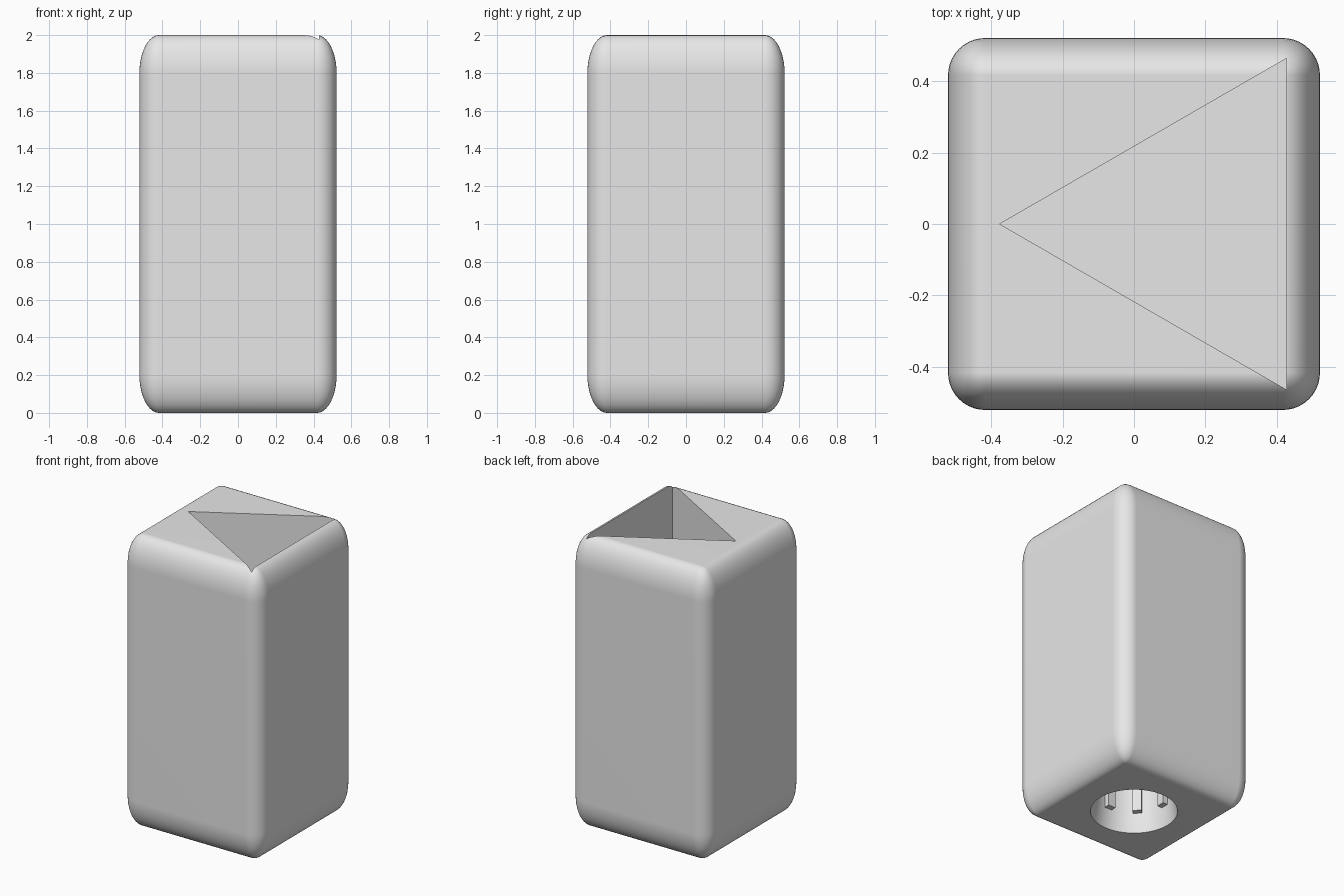
import bpy, bmesh
from math import cos, sin, pi
from mathutils import Matrix, Vector

if "Cube" in bpy.data.objects:
    bpy.data.objects.remove(bpy.data.objects["Cube"], do_unlink=True)

HALF_W, HEIGHT = 0.522, 2.0
POCKET_DEPTH, BORE_DEPTH = 0.7, 0.6

grey = bpy.data.materials.new("light_grey")
grey.use_nodes = True
grey.diffuse_color = (0.8, 0.8, 0.8, 1)
grey.node_tree.nodes["Principled BSDF"].inputs["Base Color"].default_value = (0.8, 0.8, 0.8, 1)


def make_object(name, bm):
    bmesh.ops.recalc_face_normals(bm, faces=bm.faces)
    mesh = bpy.data.meshes.new(name)
    bm.to_mesh(mesh)
    bm.free()
    mesh.materials.append(grey)
    obj = bpy.data.objects.new(name, mesh)
    bpy.context.collection.objects.link(obj)
    return obj


def make_prism(name, sides, r_bottom, r_top, z0, z1, x=0.0, turn=0.0):
    bm = bmesh.new()
    place = Matrix.Translation((x, 0, (z0 + z1) / 2)) @ Matrix.Rotation(turn, 4, "Z")
    bmesh.ops.create_cone(bm, cap_ends=True, segments=sides, radius1=r_bottom,
                          radius2=r_top, depth=z1 - z0, matrix=place)
    # turn the first corner onto the -x axis
    lead = min(bm.verts, key=lambda v: v.co.x).co
    if sides == 3 and abs(lead.y) > 0.001:
        bmesh.ops.rotate(bm, verts=bm.verts, cent=(x, 0, 0),
                         matrix=Matrix.Rotation(pi / 2, 3, "Z"))
    return make_object(name, bm)


def activate(obj):
    bpy.ops.object.select_all(action="DESELECT")
    obj.select_set(True)
    bpy.context.view_layer.objects.active = obj


def cut(target, cutter):
    cutter.hide_render = True
    mod = target.modifiers.new("cut", "BOOLEAN")
    mod.operation = "DIFFERENCE"
    mod.solver = "EXACT"
    mod.object = cutter
    activate(target)
    bpy.ops.object.modifier_apply(modifier=mod.name)
    bpy.data.objects.remove(cutter, do_unlink=True)


# Rounded block, stretched upright after bevelling
bm = bmesh.new()
bmesh.ops.create_cube(bm, size=2)
bmesh.ops.bevel(bm, geom=bm.edges[:], offset=0.2, segments=10, profile=0.5,
                affect="EDGES", clamp_overlap=True)
bmesh.ops.scale(bm, vec=(HALF_W, HALF_W, HEIGHT / 2), verts=bm.verts)
bmesh.ops.translate(bm, vec=(0, 0, HEIGHT / 2), verts=bm.verts)
body = make_object("body", bm)

# Triangular pocket in the top
cut(body, make_prism("pocket_cutter", 3, 0.537, 0.537,
                     HEIGHT - POCKET_DEPTH, HEIGHT + 0.2, x=0.16))

# Tapered round bore in the underside: lead-in, then straight wall
cut(body, make_prism("bore_cutter", 64, 0.25, 0.25, -0.1, BORE_DEPTH))
cut(body, make_prism("lead_in_cutter", 64, 0.272, 0.25, -0.01, 0.13))

activate(body)
bpy.ops.object.shade_smooth_by_angle(angle=pi / 6)
weighted = body.modifiers.new("flat_shading", "WEIGHTED_NORMAL")
weighted.keep_sharp = True

# Ribs around the bore wall
bm = bmesh.new()
for i in range(8):
    a = i * pi / 4
    spot = Matrix.Translation((0.235 * cos(a), 0.235 * sin(a), (0.13 + BORE_DEPTH) / 2))
    size = Matrix.Diagonal(Vector((0.045, 0.055, BORE_DEPTH - 0.13, 1)))
    bmesh.ops.create_cube(bm, size=1, matrix=spot @ Matrix.Rotation(a, 4, "Z") @ size)
make_object("bore_ribs", bm)
